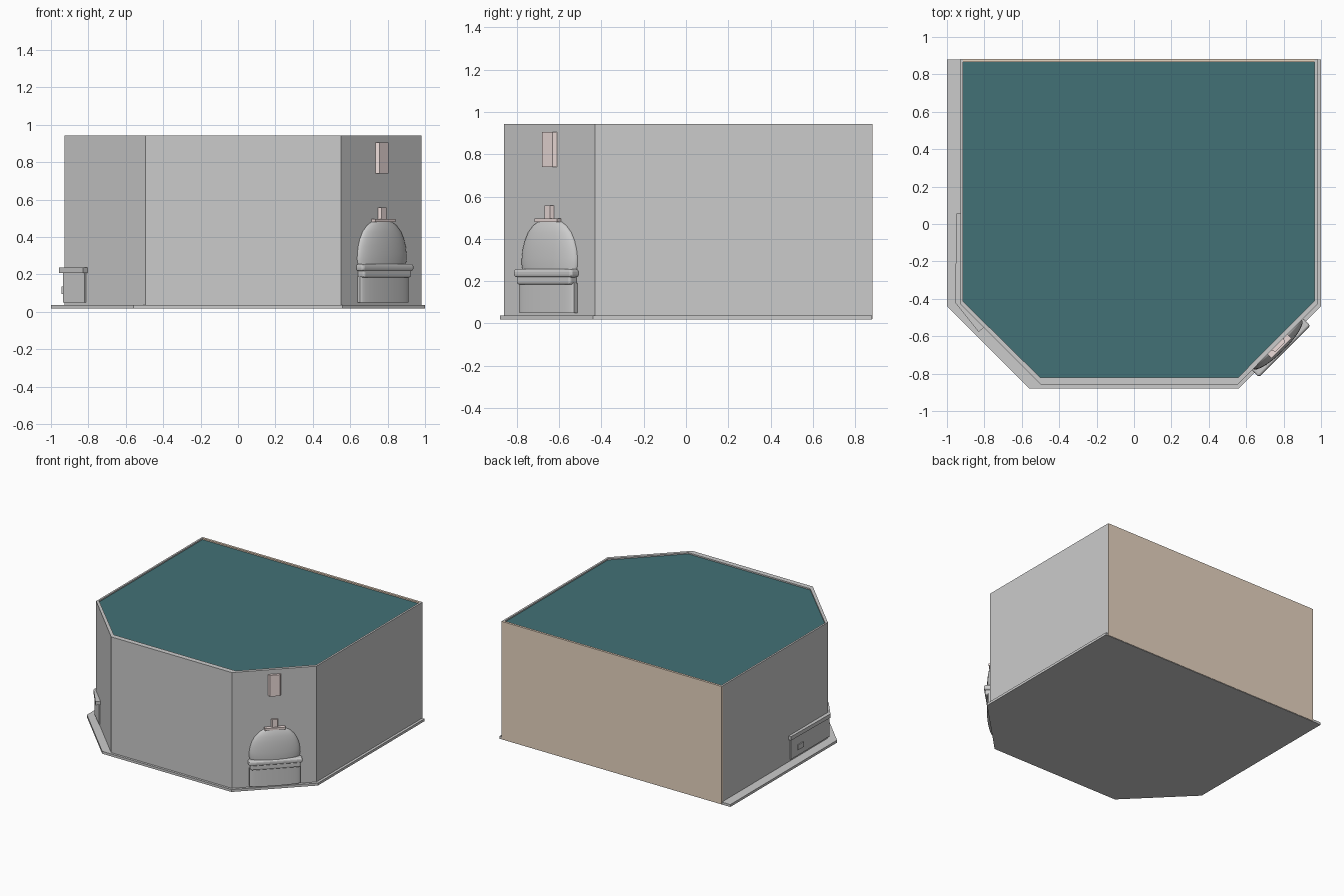
import bpy, bmesh, math
from mathutils import Matrix, Vector

if "Cube" in bpy.data.objects:
    bpy.data.objects.remove(bpy.data.objects["Cube"])


def material(name, rgb):
    m = bpy.data.materials.new(name)
    m.diffuse_color = (*rgb, 1)
    m.use_nodes = True
    m.node_tree.nodes["Principled BSDF"].inputs["Base Color"].default_value = m.diffuse_color
    return m


TEAL = material("teal", (0.055, 0.165, 0.18))
TAN = material("tan", (0.8, 0.66, 0.53))
PINK = material("pale_pink", (0.85, 0.72, 0.7))

# Local frame of the oven on the right chamfer: x along wall, -y outwards
OVEN = Matrix.Translation((0.767, -0.643, 0)) @ Matrix.Rotation(math.pi / 4, 4, 'Z')


def finish(name, bm, mat=None, frame=None, bevel=0):
    bmesh.ops.recalc_face_normals(bm, faces=bm.faces)
    me = bpy.data.meshes.new(name)
    bm.to_mesh(me)
    bm.free()
    ob = bpy.data.objects.new(name, me)
    bpy.context.collection.objects.link(ob)
    if mat:
        me.materials.append(mat)
    if frame:
        ob.matrix_world = frame
    if bevel:
        mod = ob.modifiers.new("bevel", 'BEVEL')
        mod.width, mod.segments = bevel, 3
    return ob


def prism(name, pts, z0, z1, mat=None, frame=None, bevel=0):
    bm = bmesh.new()
    f = bm.faces.new([bm.verts.new((x, y, z0)) for x, y in pts])
    r = bmesh.ops.extrude_face_region(bm, geom=[f])
    top = [v for v in r["geom"] if isinstance(v, bmesh.types.BMVert)]
    bmesh.ops.translate(bm, vec=(0, 0, z1 - z0), verts=top)
    return finish(name, bm, mat, frame, bevel)


def block(name, x0, x1, y0, y1, z0, z1, **kw):
    return prism(name, [(x0, y0), (x1, y0), (x1, y1), (x0, y1)], z0, z1, **kw)


# Base plate
plate = [(-1, .88), (-1, -.44), (-.56, -.88), (.56, -.88), (1, -.44), (1, .88)]
prism("base_plate", plate, 0.017, 0.036)

# Walls: open outline around the sides and front
outer = [(-.927, .88), (-.927, -.43), (-.495, -.862), (.55, -.862), (.98, -.43), (.98, .88)]
inner = [(-.913, .88), (-.913, -.415), (-.5, -.822), (.555, -.822), (.965, -.41), (.965, .88)]
prism("walls", outer + inner[::-1], 0.036, 0.942)

# Back wall and roof
block("back_wall", -.927, .98, .865, .883, 0.02, 0.942, mat=TAN)
roof = [(x, min(y, .866)) for x, y in inner]
prism("roof", roof, 0.915, 0.932, mat=TEAL)

# Counter wrapping the front left corner
prism("counter_top", [(-.92, .055), (-.948, .055), (-.957, -.42), (-.83, -.578),
                      (-.8, -.55), (-.92, -.43)], 0.208, 0.238)
prism("counter_panel", [(-.92, .04), (-.936, .04), (-.936, -.435), (-.82, -.548),
                        (-.81, -.54), (-.92, -.43)], 0.05, 0.21)
block("counter_fitting", -.943, -.93, -.11, -.04, 0.095, 0.135)

# Oven base with a shallow curved front
arc = [(0.183 * math.cos(a), -0.022 - 0.02 * math.sin(a))
       for a in (math.pi * i / 16 for i in range(17))]
base = prism("oven_base", [(.183, .005)] + arc + [(-.183, .005)], 0.05, 0.19, frame=OVEN)

# Oven ledges
block("oven_lower_ledge", -.18, .18, -.049, .004, 0.183, 0.23, frame=OVEN, bevel=0.012)
block("oven_upper_ledge", -.195, .195, -.055, .004, 0.218, 0.257, frame=OVEN, bevel=0.014)

# Oven dome: flattened half lathe
profile = [(.178, .25), (.185, .28), (.184, .31), (.178, .35), (.165, .39),
           (.143, .43), (.11, .463), (.07, .485), (.0, .493)]
bm = bmesh.new()
vs = [bm.verts.new((r, 0, z)) for r, z in profile]
es = [bm.edges.new(p) for p in zip(vs, vs[1:])]
bmesh.ops.spin(bm, geom=vs + es, cent=(0, 0, 0), axis=(0, 0, 1),
               angle=-math.pi, steps=24)
bmesh.ops.remove_doubles(bm, verts=bm.verts, dist=1e-5)
bmesh.ops.scale(bm, vec=(1, 0.25, 1), verts=bm.verts)
dome = finish("oven_dome", bm, frame=OVEN)

# Chimney collar, stub and upper vent
def vent(name, w, d, z0, z1):
    prism(name, [(-w, .003), (-w * .7, -d), (w * .7, -d), (w, .003)], z0, z1, PINK, OVEN)


block("chimney_collar", -.075, .075, -.03, .003, 0.48, 0.497, mat=PINK, frame=OVEN)
vent("chimney_stub", .027, .018, 0.497, 0.557)
vent("upper_vent", .05, .02, 0.74, 0.906)

for ob in (dome, base):
    bpy.ops.object.select_all(action='DESELECT')
    ob.select_set(True)
    bpy.context.view_layer.objects.active = ob
    bpy.ops.object.shade_smooth_by_angle(angle=math.radians(40))
